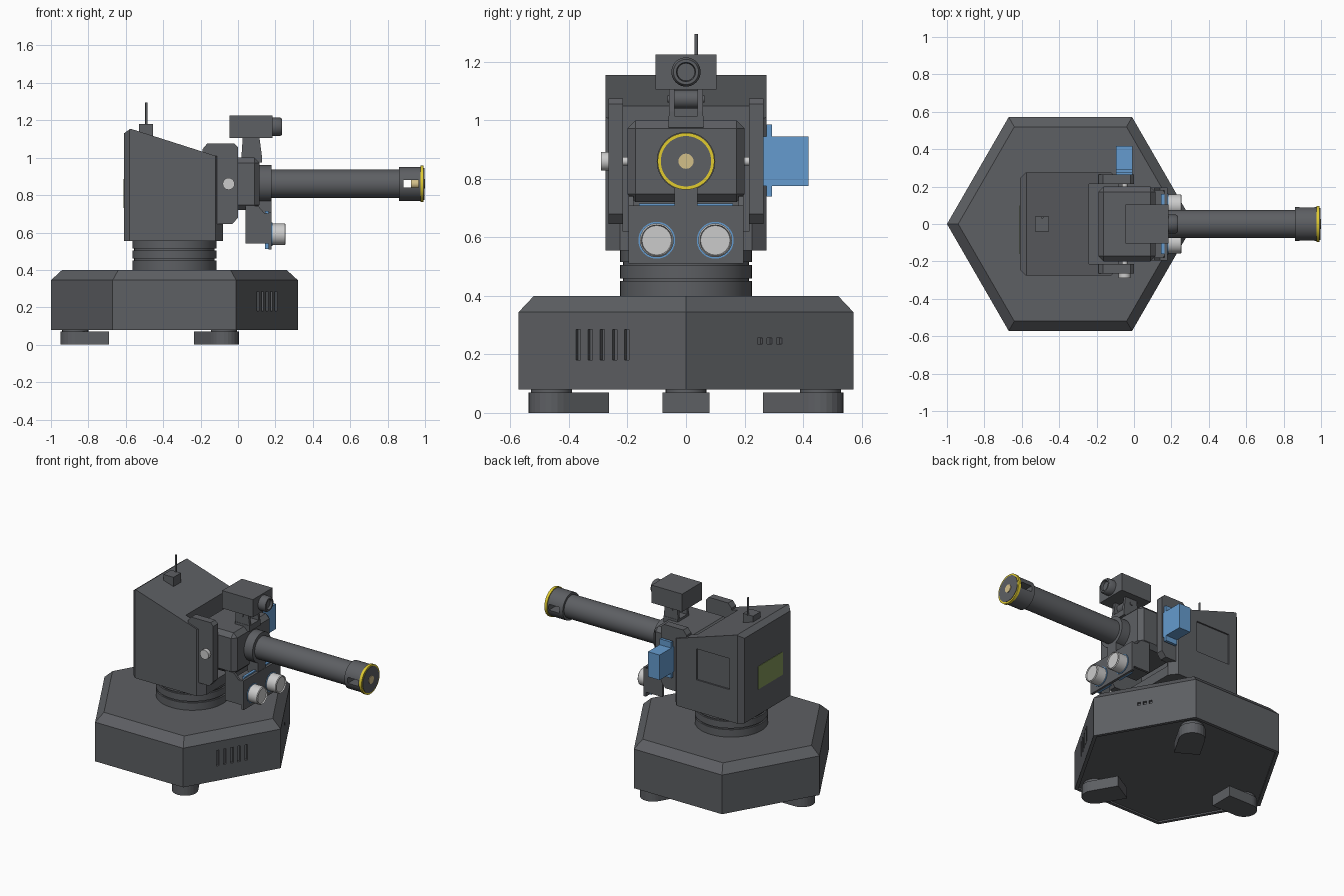
import bpy, bmesh, math
from mathutils import Matrix, Vector

if "Cube" in bpy.data.objects:
    bpy.data.objects.remove(bpy.data.objects["Cube"])


def mat(name, rgb):
    m = bpy.data.materials.new(name)
    m.diffuse_color = (*rgb, 1)
    m.use_nodes = True
    m.node_tree.nodes["Principled BSDF"].inputs["Base Color"].default_value = m.diffuse_color
    return m


DARK = mat("dark_grey", (0.11, 0.115, 0.125))
LIGHT = mat("light_grey", (0.6, 0.6, 0.6))
BLUE = mat("blue", (0.13, 0.33, 0.62))
YELLOW = mat("yellow", (0.75, 0.6, 0.03))
TAN = mat("tan", (0.65, 0.52, 0.25))
GREEN = mat("screen_green", (0.22, 0.3, 0.1))
CX = -0.34   # turning axis of the base
BZ = 0.86    # barrel axis height


def finish(name, bm, m, bevel=0, smooth=False):
    bmesh.ops.recalc_face_normals(bm, faces=bm.faces)
    me = bpy.data.meshes.new(name)
    bm.to_mesh(me)
    bm.free()
    ob = bpy.data.objects.new(name, me)
    bpy.context.collection.objects.link(ob)
    me.materials.append(m)
    bpy.ops.object.select_all(action='DESELECT')
    bpy.context.view_layer.objects.active = ob
    ob.select_set(True)
    if bevel:
        md = ob.modifiers.new("bevel", 'BEVEL')
        md.width, md.segments = bevel, 1
        bpy.ops.object.modifier_apply(modifier=md.name)
    if smooth:
        bpy.ops.object.shade_smooth_by_angle(angle=math.radians(35))
    return ob


def box(name, x, y, z, m=DARK, bevel=0, xf=None):
    bm = bmesh.new()
    bmesh.ops.create_cube(bm, size=1)
    for v in bm.verts:
        v.co = [r[0] if c < 0 else r[1] for c, r in zip(v.co, (x, y, z))]
    if xf:
        bm.transform(xf)
    return finish(name, bm, m, bevel)


def prism(name, pts, lo, hi, axis='z', m=DARK, xf=None):
    """Extrude a 2D outline: axis z uses (x, y), axis y uses (x, z)."""
    bm = bmesh.new()
    put = (lambda p, h: (p[0], p[1], h)) if axis == 'z' else (lambda p, h: (p[0], h, p[1]))
    rings = [[bm.verts.new(put(p, h)) for p in pts] for h in (lo, hi)]
    for r in rings:
        bm.faces.new(r)
    n = len(pts)
    for i in range(n):
        j = (i + 1) % n
        bm.faces.new((rings[0][i], rings[0][j], rings[1][j], rings[1][i]))
    if xf:
        bm.transform(xf)
    return finish(name, bm, m)


def lathe(name, prof, at, axis='z', n=48, m=DARK, turn=0):
    """Capped turned part: prof is (distance along axis, radius)."""
    bm = bmesh.new()
    rings = []
    for h, r in prof:
        ang = [math.tau * i / n + turn for i in range(n)]
        rings.append([bm.verts.new((r * math.cos(a), r * math.sin(a), h)) for a in ang])
    for a, b in zip(rings, rings[1:]):
        for i in range(n):
            bm.faces.new((a[i], a[(i + 1) % n], b[(i + 1) % n], b[i]))
    bm.faces.new(rings[0])
    bm.faces.new(rings[-1])
    rot = {'z': Matrix(), 'x': Matrix.Rotation(math.pi / 2, 4, 'Y'),
           'y': Matrix.Rotation(-math.pi / 2, 4, 'X')}[axis]
    bm.transform(Matrix.Translation(at) @ rot)
    return finish(name, bm, m, smooth=n > 8)


def cut(ob, cutters):
    for c in cutters:
        c.hide_render = True
        md = ob.modifiers.new("cut", 'BOOLEAN')
        md.operation, md.solver, md.object = 'DIFFERENCE', 'EXACT', c
        bpy.context.view_layer.objects.active = ob
        bpy.ops.object.modifier_apply(modifier=md.name)
        bpy.data.objects.remove(c)


def around(deg):
    return Matrix.Translation((CX, 0, 0)) @ Matrix.Rotation(math.radians(deg), 4, 'Z')


# Hexagonal base with vents, indicator holes, port and recessed underside
base = lathe("base", [(0.09, 0.62), (0.09, 0.635), (0.08, 0.635), (0.08, 0.66), (0.345, 0.66), (0.40, 0.60)],
             (CX, 0, 0), n=6)
ap = 0.66 * math.cos(math.pi / 6)
D = (ap - 0.015, ap + 0.05)
holes = [box("vent_cutter", D, (t * 0.048 - 0.009, t * 0.048 + 0.009), (0.18, 0.285), xf=around(-30))
         for t in range(-2, 3)]
holes += [box("hole_cutter", D, (t * 0.038 - 0.01, t * 0.038 + 0.01), (0.236, 0.256), xf=around(30))
          for t in (-1, 0, 1)]
holes.append(box("port_cutter", D, (-0.05, 0.05), (0.17, 0.24), xf=around(210)))
cut(base, holes)

# Three feet with rounded outer ends
foot = [(0.35, 0.08), (0.35, -0.08)] + [
    (0.53 + 0.08 * math.cos(a), 0.08 * math.sin(a))
    for a in (math.pi * (i / 12 - 0.5) for i in range(13))]
for k, deg in enumerate((60, 180, 300)):
    prism(f"foot_{k}", foot, 0, 0.07, xf=around(deg))
    lathe(f"foot_post_{k}", [(0.06, 0.07), (0.1, 0.07)], around(deg) @ Vector((0.53, 0, 0)), n=24)

# Grooved turntable
R, G = 0.225, 0.215
lathe("turntable", [(0.39, R), (0.45, R), (0.45, G), (0.46, G), (0.46, R), (0.505, R),
                    (0.505, G), (0.515, G), (0.515, R), (0.565, R)], (CX, 0, 0))

# Turret body: chamfered plan, sloped roof, front slot and side panel
plan = [(-0.58, 0.275), (-0.12, 0.275), (-0.08, 0.225)]
plan = [(-0.61, 0.245)] + plan + [(x, -y) for x, y in plan[::-1]] + [(-0.61, -0.245)]
body = prism("turret_body", plan, 0.555, 1.4)
cut(body, [
    prism("roof_cutter", [(-0.8, 1.04), (-0.61, 1.13), (-0.575, 1.155), (0.1, 0.94), (0.1, 1.6), (-0.8, 1.6)],
          -0.5, 0.5, 'y'),
    box("slot_cutter", (-0.24, 0.1), (-0.215, 0.215), (0.62, 1.5)),
    box("panel_cutter", (-0.52, -0.27), (0.265, 0.4), (0.77, 0.98))])
box("rear_screen", (-0.613, -0.6), (-0.16, 0.1), (0.73, 0.885), GREEN)

# Aerial on the roof
box("aerial_box", (-0.53, -0.455), (-0.04, 0.04), (1.08, 1.18))
lathe("aerial_rod", [(1.17, 0.006), (1.295, 0.006)], (-0.49, 0.035, 0), n=12)

# Yoke arms and inner pivot washers
arm = [(-0.165, 1.075), (-0.02, 1.075), (0, 1.055), (0, 0.68), (-0.03, 0.645),
       (-0.16, 0.645), (-0.19, 0.68), (-0.19, 1.045)]
for side, s in (("left", 1), ("right", -1)):
    prism(f"{side}_yoke_arm", arm, s * 0.215, s * 0.265, 'y')
    lathe(f"{side}_pivot_washer", [(s * 0.195, 0.015), (s * 0.22, 0.015)], (-0.05, 0, BZ), 'y', 20, LIGHT)
lathe("pivot_bolt", [(-0.29, 0.032), (-0.26, 0.032)], (-0.05, 0, BZ), 'y', 24, LIGHT)

# Tilt motor
box("tilt_motor", (-0.095, -0.008), (0.262, 0.418), (0.775, 0.945), BLUE)
box("tilt_motor_flange", (-0.095, -0.008), (0.275, 0.294), (0.74, 0.985), BLUE)

# Gun cradle and collar
box("cradle", (-0.19, 0.115), (-0.2, 0.2), (0.72, 1.0), bevel=0.028)
lathe("barrel_collar", [(0.11, 0.1), (0.178, 0.1)], (0, 0, BZ), 'x')

# Barrel, windowed muzzle, ring and emitter
lathe("barrel", [(0.17, 0.076), (0.865, 0.076)], (0, 0, BZ), 'x')
muzzle = lathe("muzzle", [(0.86, 0.091), (0.99, 0.091)], (0, 0, BZ), 'x')
cut(muzzle, [box("window_cutter", (0.885, 0.965), (-0.2, 0.2), (BZ - 0.02, BZ + 0.02))])
lathe("muzzle_ring", [(0.975, 0.088), (0.975, 0.097), (0.993, 0.097), (0.993, 0.088)], (0, 0, BZ), 'x', 48, YELLOW)
lathe("muzzle_face", [(0.98, 0.086), (0.996, 0.086)], (0, 0, BZ), 'x')
lathe("emitter", [(0.925, 0.026), (1.0, 0.026)], (0, 0, BZ), 'x', 24, TAN)

# Camera with hinged mount
box("camera", (-0.045, 0.185), (-0.105, 0.105), (1.105, 1.225))
lathe("camera_lens", [(0.18, 0.05), (0.225, 0.05), (0.235, 0.043), (0.235, 0.033), (0.22, 0.03)],
      (0, 0, 1.165), 'x', 32)
lug = [(0.02, 0.975), (0.125, 0.975), (0.125, 1.03), (0.115, 1.105), (0.025, 1.105), (0.02, 1.03)]
for s in (-1, 1):
    prism("camera_mount_lug", lug, s * 0.058, s * 0.075 - s * 0.035, 'y')
lathe("camera_hinge", [(-0.056, 0.032), (0.056, 0.032)], (0.07, 0, 1.072), 'y', 24)
lathe("camera_hinge_pin", [(-0.063, 0.012), (0.063, 0.012)], (0.07, 0, 1.072), 'y', 16)
box("camera_mount_base", (0.02, 0.128), (-0.06, 0.06), (0.975, 1.015))

# Lamp bracket, circuit board and two lamps
cheek = [(0.04, 0.54), (0.175, 0.54), (0.175, 0.70), (0.14, 0.705), (0.11, 0.74), (0.04, 0.75)]
for s in (-1, 1):
    prism("lamp_bracket_side", cheek, s * 0.18, s * 0.196, 'y')
    lathe("lamp", [(0.17, 0.058), (0.25, 0.058), (0.255, 0.053), (0.247, 0.05)], (0, s * 0.1, 0.59), 'x', 40, LIGHT)
    lathe("lamp_seat_ring", [(0.17, 0.063), (0.184, 0.063)], (0, s * 0.1, 0.59), 'x', 40, BLUE)
    box("circuit_board", (0.145, 0.163), (s * 0.04, s * 0.16), (0.513, 0.716), BLUE)
box("lamp_bracket_front", (0.163, 0.18), (-0.196, 0.196), (0.51, 0.708))
box("lamp_bracket_tab", (0.1, 0.178), (-0.04, 0.04), (0.69, 0.77))
